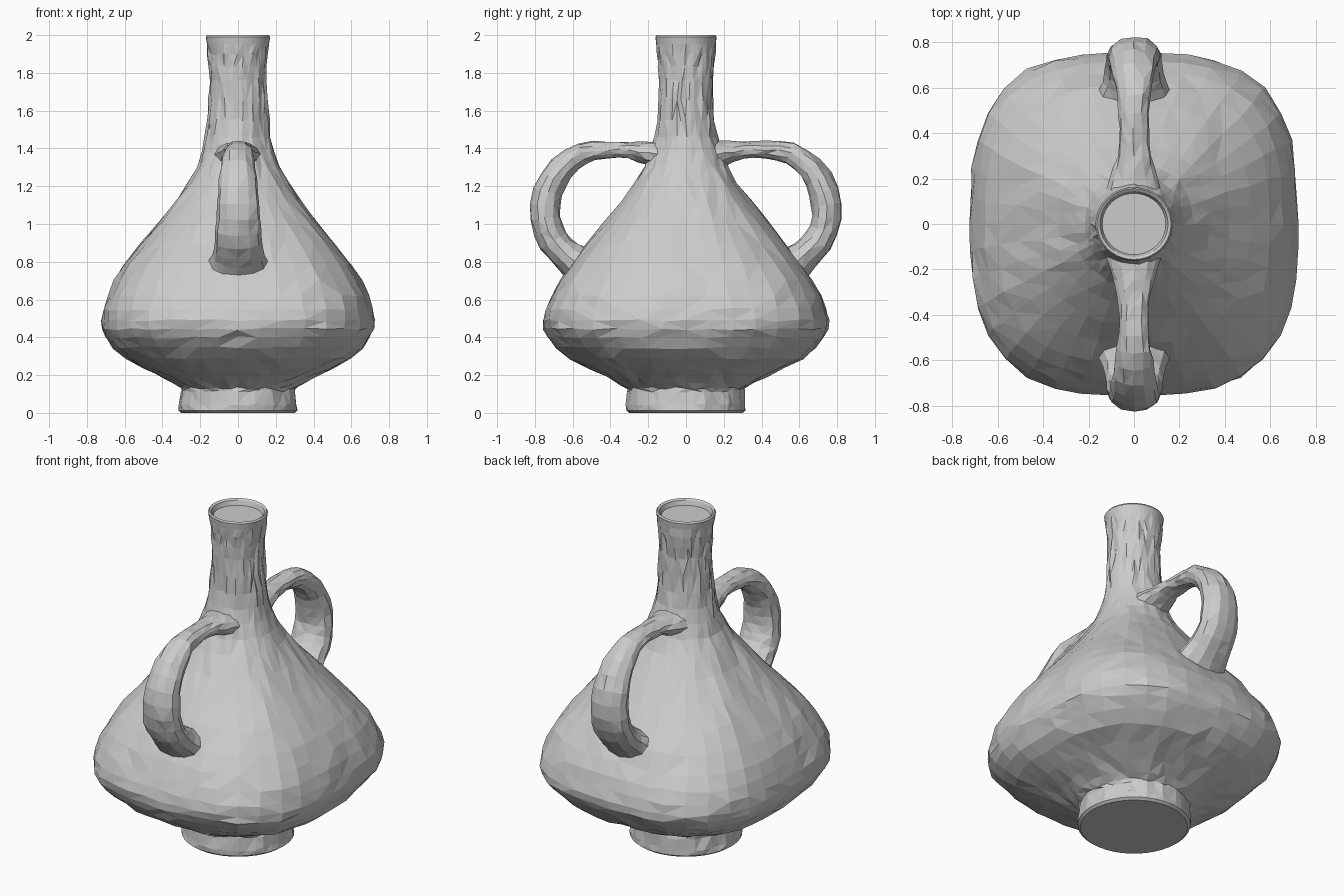
import bpy, bmesh, math, random
from mathutils import Vector

random.seed(4)
if "Cube" in bpy.data.objects:
    bpy.data.objects.remove(bpy.data.objects["Cube"])

# Single plain clay material
clay = bpy.data.materials.new("grey clay")
clay.use_nodes = True
GREY = (0.6, 0.6, 0.6, 1)
clay.diffuse_color = GREY
clay.node_tree.nodes["Principled BSDF"].inputs["Base Color"].default_value = GREY


def refine(rows, steps):
    """Catmull-Rom interpolation between rows of numbers."""
    rows = [Vector(r) for r in rows]
    out = []
    for i in range(len(rows) - 1):
        a, b, c, d = (rows[max(i - 1, 0)], rows[i], rows[i + 1],
                      rows[min(i + 2, len(rows) - 1)])
        for k in range(steps):
            t = k / steps
            out.append(b + (c - a) * (t / 2)
                       + (a * 2 - b * 5 + c * 4 - d) * (t * t / 2)
                       + (b * 3 - a - c * 3 + d) * (t ** 3 / 2))
    return out + [rows[-1]]


def loft(name, rings, wobble):
    """Skin closed rings of points, cap both ends, roughen and triangulate."""
    bm = bmesh.new()
    loops = [[bm.verts.new(p) for p in ring] for ring in rings]
    n = len(loops[0])
    for low, high in zip(loops, loops[1:]):
        for i in range(n):
            j = (i + 1) % n
            bm.faces.new((low[i], low[j], high[j], high[i]))
    bm.faces.new(loops[0][::-1])
    bm.faces.new(loops[-1])
    for v in bm.verts:
        if 0.02 < v.co.z < 1.94:
            v.co += Vector([random.uniform(-wobble, wobble) for _ in range(3)])
    bmesh.ops.recalc_face_normals(bm, faces=bm.faces)
    bmesh.ops.triangulate(bm, faces=bm.faces, quad_method='SHORT_EDGE')
    mesh = bpy.data.meshes.new(name)
    bm.to_mesh(mesh)
    bm.free()
    mesh.materials.append(clay)
    obj = bpy.data.objects.new(name, mesh)
    bpy.context.collection.objects.link(obj)
    return obj


def squircle(z, rx, ry, power, count=40):
    """Rounded-square ring at height z; power 2 is an ellipse."""
    ring = []
    for i in range(count):
        a = math.tau * i / count
        c, s = math.cos(a), math.sin(a)
        r = (abs(c) ** power + abs(s) ** power) ** (-1 / power)
        ring.append((rx * r * c, ry * r * s, z))
    return ring


# Bottle: foot, squarish belly, round neck (height, half width, half depth, squareness)
foot = [(0, 0.3, 0.3, 2), (0.012, 0.315, 0.315, 2), (0.045, 0.312, 0.315, 2),
        (0.115, 0.3, 0.31, 2)]
belly = [(0.13, 0.305, 0.312, 2), (0.19, 0.4, 0.42, 2.2), (0.29, 0.6, 0.62, 2.6),
         (0.4, 0.695, 0.725, 2.9), (0.49, 0.72, 0.755, 3), (0.62, 0.69, 0.71, 3),
         (0.79, 0.6, 0.605, 2.8), (1.01, 0.42, 0.435, 2.5), (1.22, 0.265, 0.27, 2.2),
         (1.38, 0.19, 0.19, 2), (1.55, 0.162, 0.15, 2), (1.76, 0.15, 0.142, 2),
         (1.9, 0.158, 0.152, 2), (1.99, 0.17, 0.162, 2)]
lip = [(2.0, 0.163, 0.156, 2), (1.992, 0.15, 0.145, 2), (1.965, 0.14, 0.135, 2)]
profile = foot + [tuple(r) for r in refine(belly, 2)] + lip
loft("bottle_body", [squircle(*row) for row in profile], 0.007)

# Handles: (distance out, height, half width, half thickness) along the centre line
path = [(0.1, 1.36, 0.13, 0.085), (0.2, 1.375, 0.105, 0.065), (0.3, 1.39, 0.075, 0.045),
        (0.42, 1.392, 0.066, 0.045), (0.55, 1.375, 0.075, 0.058),
        (0.66, 1.295, 0.092, 0.07), (0.73, 1.17, 0.108, 0.08),
        (0.745, 1.03, 0.118, 0.08), (0.7, 0.91, 0.125, 0.08),
        (0.625, 0.835, 0.14, 0.085), (0.54, 0.765, 0.18, 0.115)]


def handle(name, side):
    stations = refine(path, 2)
    rings = []
    for i, (y, z, w, t) in enumerate(stations):
        before = stations[max(i - 1, 0)]
        after = stations[min(i + 1, len(stations) - 1)]
        along = Vector((0, after[0] - before[0], after[1] - before[1])).normalized()
        across = Vector((0, -along.z, along.y))
        ring = []
        for k in range(12):
            a = math.tau * k / 12
            p = Vector((w * math.cos(a), y, z)) + across * (t * math.sin(a))
            p.y *= side
            ring.append(p)
        rings.append(ring)
    return loft(name, rings, 0.005)


handle("front_handle", -1)
handle("back_handle", 1)
